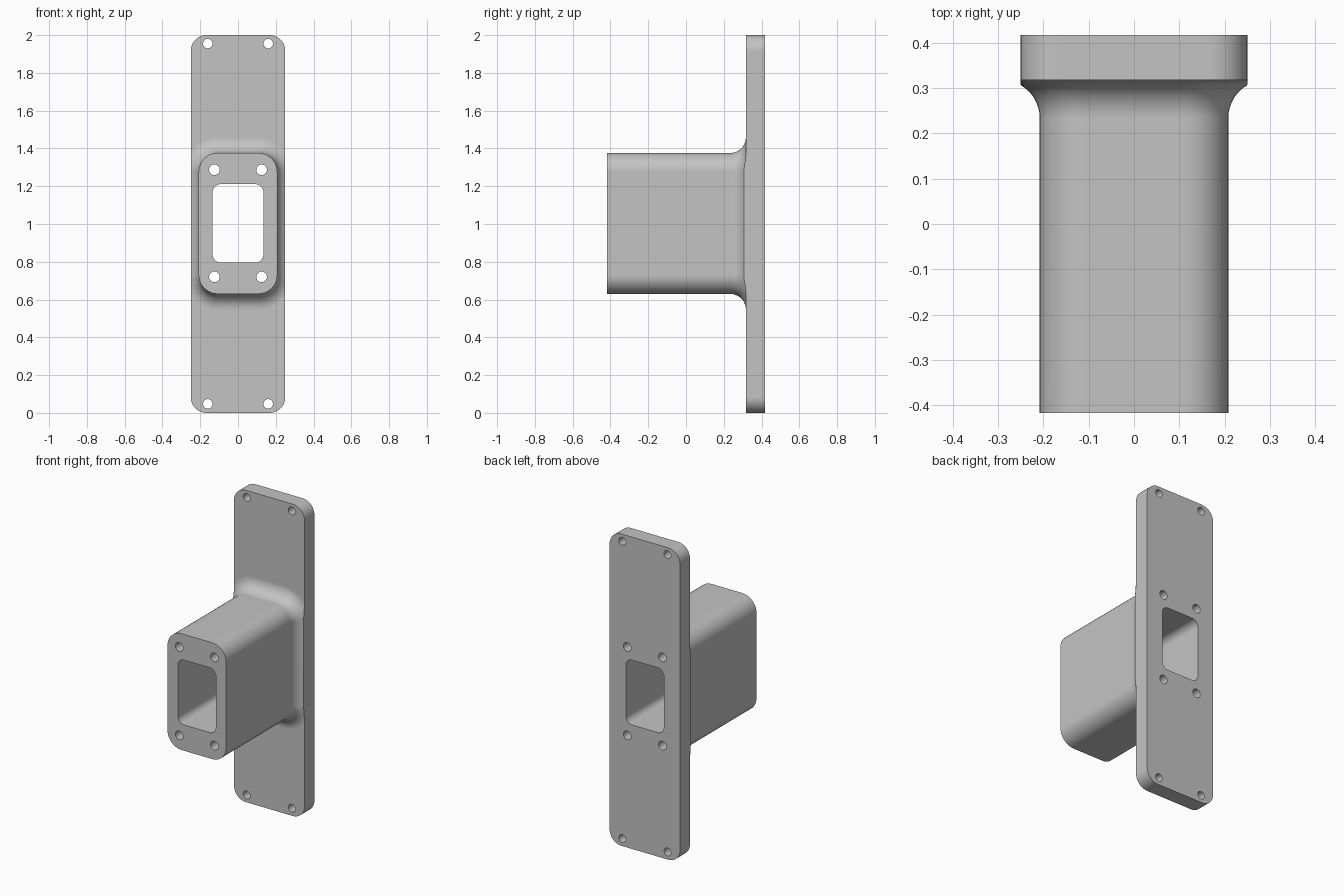
import bpy
import bmesh
from math import sin, cos, pi, sqrt

cube = bpy.data.objects.get("Cube")
if cube:
    bpy.data.objects.remove(cube, do_unlink=True)

BACK, FACE, FRONT = 0.417, 0.317, -0.417   # depth of plate back, plate face, duct mouth
HALF_W = 0.25                              # half width of the plate
MID = 1.003                                # height of the duct axis
FILLET = 0.083

grey = bpy.data.materials.new("plain grey")
grey.diffuse_color = (0.55, 0.55, 0.55, 1)
grey.use_nodes = True
grey.node_tree.nodes["Principled BSDF"].inputs["Base Color"].default_value = (0.55, 0.55, 0.55, 1)


def outline(hx, hz, r, cx=0, cz=MID, steps=10):
    """Rounded rectangle in the x-z plane; a circle when hx = hz = r."""
    pts = []
    for k, (sx, sz) in enumerate([(1, 1), (-1, 1), (-1, -1), (1, -1)]):
        for i in range(steps + 1):
            a = (k + i / steps) * pi / 2
            pts.append((cx + sx * (hx - r) + r * cos(a), cz + sz * (hz - r) + r * sin(a)))
    return pts


def loft(bm, sections):
    """Closed solid through a list of (y, outline) sections."""
    rings = [[bm.verts.new((x, y, z)) for x, z in pts] for y, pts in sections]
    n = len(rings[0])
    for a, b in zip(rings, rings[1:]):
        for i in range(n):
            j = (i + 1) % n
            bm.faces.new((a[i], a[j], b[j], b[i]))
    bm.faces.new(rings[0])
    bm.faces.new(rings[-1][::-1])


def finish(name, bm):
    bmesh.ops.remove_doubles(bm, verts=bm.verts, dist=1e-5)
    bmesh.ops.recalc_face_normals(bm, faces=bm.faces)
    mesh = bpy.data.meshes.new(name)
    bm.to_mesh(mesh)
    bm.free()
    mesh.materials.append(grey)
    obj = bpy.data.objects.new(name, mesh)
    bpy.context.collection.objects.link(obj)
    return obj


# Mounting plate
bm = bmesh.new()
loft(bm, [(FACE, outline(HALF_W, 1, 0.083, cz=1)), (BACK, outline(HALF_W, 1, 0.083, cz=1))])
plate = finish("flanged_duct", bm)

# Duct with a flared fillet at its root, trimmed to the plate width
duct = outline(0.208, 0.373, 0.1)
sections = [(FRONT, duct)]
for i in range(13):
    a = i / 12 * pi / 2
    grow = FILLET * (1 - cos(a))
    ring = outline(0.208 + grow, 0.373 + grow, 0.1 + grow)
    ring = [(max(-HALF_W, min(HALF_W, x)), z) for x, z in ring]
    sections.append((FACE - FILLET + FILLET * sin(a), ring))
sections.append((FACE + 0.04, duct))
bm = bmesh.new()
loft(bm, sections)
boss = finish("duct_helper", bm)

# Through openings: central passage, four duct bolts, four plate bolts
bm = bmesh.new()
cuts = [outline(0.135, 0.208, 0.045)]
for s in (-1, 1):
    for z in (0.72, 1.287):
        cuts.append(outline(0.028, 0.028, 0.028, s * 0.125, z, 8))
    for z in (0.048, 1.955):
        cuts.append(outline(0.025, 0.025, 0.025, s * 0.16, z, 8))
for pts in cuts:
    loft(bm, [(-0.6, pts), (0.6, pts)])
holes = finish("holes_helper", bm)

# Join the duct, then cut the openings
for helper, op in ((boss, 'UNION'), (holes, 'DIFFERENCE')):
    helper.hide_render = True
    mod = plate.modifiers.new(op.title(), 'BOOLEAN')
    mod.operation = op
    mod.solver = 'EXACT'
    mod.object = helper

for o in bpy.context.selected_objects:
    o.select_set(False)
plate.select_set(True)
bpy.context.view_layer.objects.active = plate
for mod in list(plate.modifiers):
    bpy.ops.object.modifier_apply(modifier=mod.name)
for helper in (boss, holes):
    bpy.data.objects.remove(helper, do_unlink=True)

# Smooth rounded walls, crisp rims, flat faces kept flat
bpy.ops.object.shade_smooth_by_angle(angle=pi / 6)
flat = plate.modifiers.new("Flat faces", 'WEIGHTED_NORMAL')
flat.keep_sharp = True
